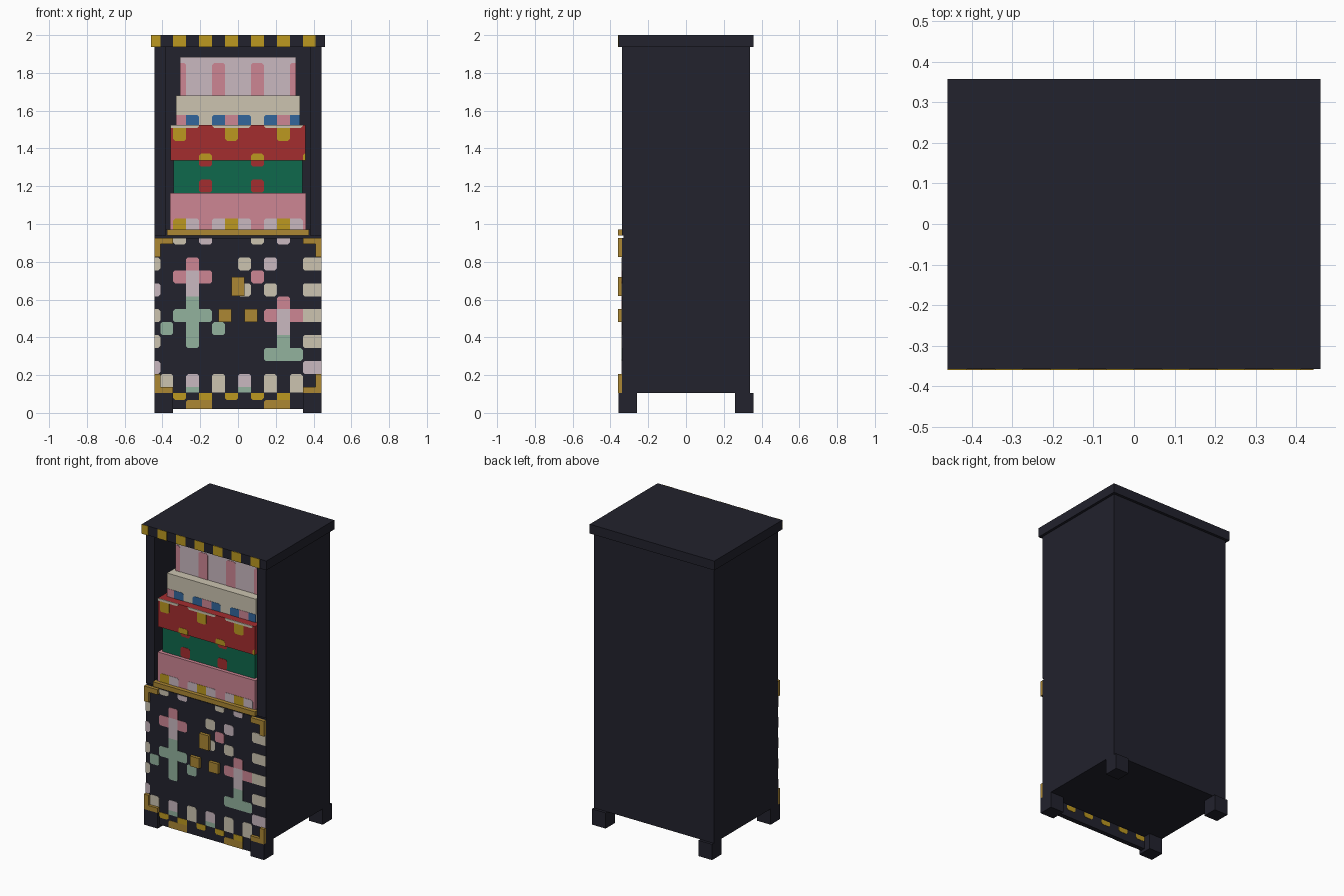
import bpy, bmesh

old = bpy.data.objects.get("Cube")
if old:
    bpy.data.objects.remove(old, do_unlink=True)

CELL = 0.0686      # painted pattern grid
PLATE = 0.002      # half thickness of painted plates


def linear(v):
    v /= 255
    return v / 12.92 if v <= 0.04045 else ((v + 0.055) / 1.055) ** 2.4


def material(name, *rgb):
    col = tuple(linear(v) for v in rgb) + (1,)
    m = bpy.data.materials.new(name)
    m.use_nodes = True
    m.diffuse_color = col
    m.node_tree.nodes["Principled BSDF"].inputs["Base Color"].default_value = col
    return m


COLOURS = {
    "d": material("dark_lacquer", 34, 34, 45),
    "o": material("gold", 172, 135, 52),
    "y": material("yellow", 188, 152, 32),
    "c": material("cream", 204, 196, 176),
    "l": material("pale_lilac", 202, 184, 192),
    "p": material("pink", 205, 134, 148),
    "g": material("sage", 146, 178, 158),
    "e": material("emerald", 15, 104, 76),
    "r": material("red", 164, 45, 47),
    "b": material("blue", 50, 102, 156),
}


def finish(name, bm, mats):
    bmesh.ops.recalc_face_normals(bm, faces=bm.faces)
    me = bpy.data.meshes.new(name)
    bm.to_mesh(me)
    bm.free()
    for m in mats:
        me.materials.append(m)
    ob = bpy.data.objects.new(name, me)
    bpy.context.collection.objects.link(ob)
    return ob


def add_box(bm, x, y, z):
    verts = bmesh.ops.create_cube(bm, size=1)["verts"]
    for v in verts:
        v.co = [a + (b - a) * (t + 0.5) for (a, b), t in zip((x, y, z), v.co)]


def boxes(name, colour, *parts):
    bm = bmesh.new()
    for part in parts:
        add_box(bm, *part)
    return finish(name, bm, [COLOURS[colour]])


def paint(name, top_row, rows, xs, zs, y):
    """Thin plates laid out by letters, clipped to a panel, free corners cut."""
    bm = bmesh.new()
    keys = list(COLOURS)

    def filled(r, c):
        return 0 <= r < len(rows) and 0 <= c < len(rows[r]) and rows[r][c] != "."

    for r, row in enumerate(rows):
        for c, key in enumerate(row):
            if key == ".":
                continue
            full_x = [(c - 7) * CELL, (c - 6) * CELL]
            full_z = [(top_row - r) * CELL, (top_row - r + 1) * CELL]
            cx = [min(max(v, xs[0]), xs[1]) for v in full_x]
            cz = [min(max(v, zs[0]), zs[1]) for v in full_z]
            if cx[1] - cx[0] < 0.002 or cz[1] - cz[0] < 0.002:
                continue
            outline = []
            for i, (sx, sz) in enumerate(((0, 0), (1, 0), (1, 1), (0, 1))):
                px, pz = cx[sx], cz[sz]
                free = not filled(r, c + 2 * sx - 1) and not filled(r + 1 - 2 * sz, c)
                if free and px == full_x[sx] and pz == full_z[sz]:
                    k = 0.01
                    ax = (px + k * (1 - 2 * sx), pz)
                    az = (px, pz + k * (1 - 2 * sz))
                    outline += [az, ax] if i % 2 == 0 else [ax, az]
                else:
                    outline.append((px, pz))
            front = [bm.verts.new((a, y - PLATE, b)) for a, b in outline]
            back = [bm.verts.new((a, y + PLATE, b)) for a, b in outline]
            faces = [bm.faces.new(front), bm.faces.new(back[::-1])]
            for i in range(len(front)):
                j = (i + 1) % len(front)
                faces.append(bm.faces.new((front[j], front[i], back[i], back[j])))
            for f in faces:
                f.material_index = keys.index(key)
    return finish(name, bm, COLOURS.values())


def mirrored(x, y, z):
    return [(x, y, z), ((-x[1], -x[0]), y, z)]


W, D = 0.443, 0.34

# Cabinet carcass
boxes("lower_body", "d", ((-W, W), (-0.33, D), (0.105, 0.972)))
boxes("door_panel", "d", ((-W, W), (-D, -0.32), (0.105, 0.927)))
boxes("side_panels", "d", *mirrored((0.38, W), (-D, D), (0.94, 1.94)))
boxes("back_panel", "d", ((-0.38, 0.38), (0.3, D), (0.97, 1.94)))
boxes("top_slab", "d", ((-0.46, 0.46), (-0.358, 0.358), (1.938, 2.0)))
boxes("feet", "d", *mirrored((0.343, W), (-0.358, -0.26), (0, 0.105)),
      *mirrored((0.343, W), (0.26, 0.358), (0, 0.105)))
boxes("apron", "d", ((-0.343, 0.343), (-D, -0.31), (0.02, 0.105)))

# Gold fittings
boxes("shelf_trim", "o", ((-0.377, 0.377), (-0.36, -0.33), (0.94, 0.972)))
FIT = (-0.36, -D)
boxes("corner_brackets", "o",
      *mirrored((0.41, W), FIT, (0.105, 0.205)), *mirrored((0.343, 0.41), FIT, (0.105, 0.137)),
      *mirrored((0.41, W), FIT, (0.825, 0.927)), *mirrored((0.343, 0.41), FIT, (0.893, 0.927)))
boxes("lock_plate", "o", ((-0.035, 0.035), FIT, (0.62, 0.72)))
boxes("door_pulls", "o", *mirrored((0.035, 0.104), FIT, (0.482, 0.55)))

# Folded stack: name, colour, half width, front, bottom, top, pattern top row, pattern
STACK = [
    ("pink_bundle", "p", 0.36, -0.333, 0.972, 1.165, 14, ["..yl.lyl.lyl.."]),
    ("green_bundle", "e", 0.342, -0.31, 1.165, 1.335, 19,
     ["....r...r.....", "", "....r...r....."]),
    ("red_bundle", "r", 0.358, -0.333, 1.335, 1.525, 22,
     [".ccc.ccc.ccc..", "..y...y...y...", "", "....y...y...y."]),
    ("cream_bundle", "c", 0.328, -0.28, 1.525, 1.68, 22, ["..pb.bpb.bpb.."]),
    ("striped_bundle", "l", 0.306, -0.22, 1.68, 1.885, 26, ["..p..p..p..p.."] * 3),
]
for name, colour, w, front, z0, z1, row, pattern in STACK:
    boxes(name, colour, ((-w, w), (front, 0.28), (z0, z1)))
    paint(name + "_pattern", row, pattern, (-w, w), (z0, z1), front)

# Painted decoration
paint("door_flowers", 13, [
    "..c.l...c.l...",
    "",
    "c..p...c.l..cc",
    "..plp...p.....",
    "l..l...c.c..cc",
    "...g......p...",
    "c.ggg....plpcc",
    ".g.g.g....l...",
    "c..g......g.cc",
    ".........ggg..",
    "l...........ll",
    ".c.l.c.l.c.c..",
    ".c.g.c.g.c.c..",
], (-W, W), (0.107, 0.925), -D)
paint("slab_checks", 29, ["y.y.y.y.y.y.y."] * 2, (-0.46, 0.46), (1.938, 2.0), -0.358)
paint("apron_pattern", 1, ["..y.y.y.y.y...", "...oo....oo..."],
      (-0.343, 0.343), (0.02, 0.105), -D)
paint("apron_back_pattern", 1, ["..y.y.y.y.y..."], (-0.343, 0.343), (0.02, 0.1), -0.31)
